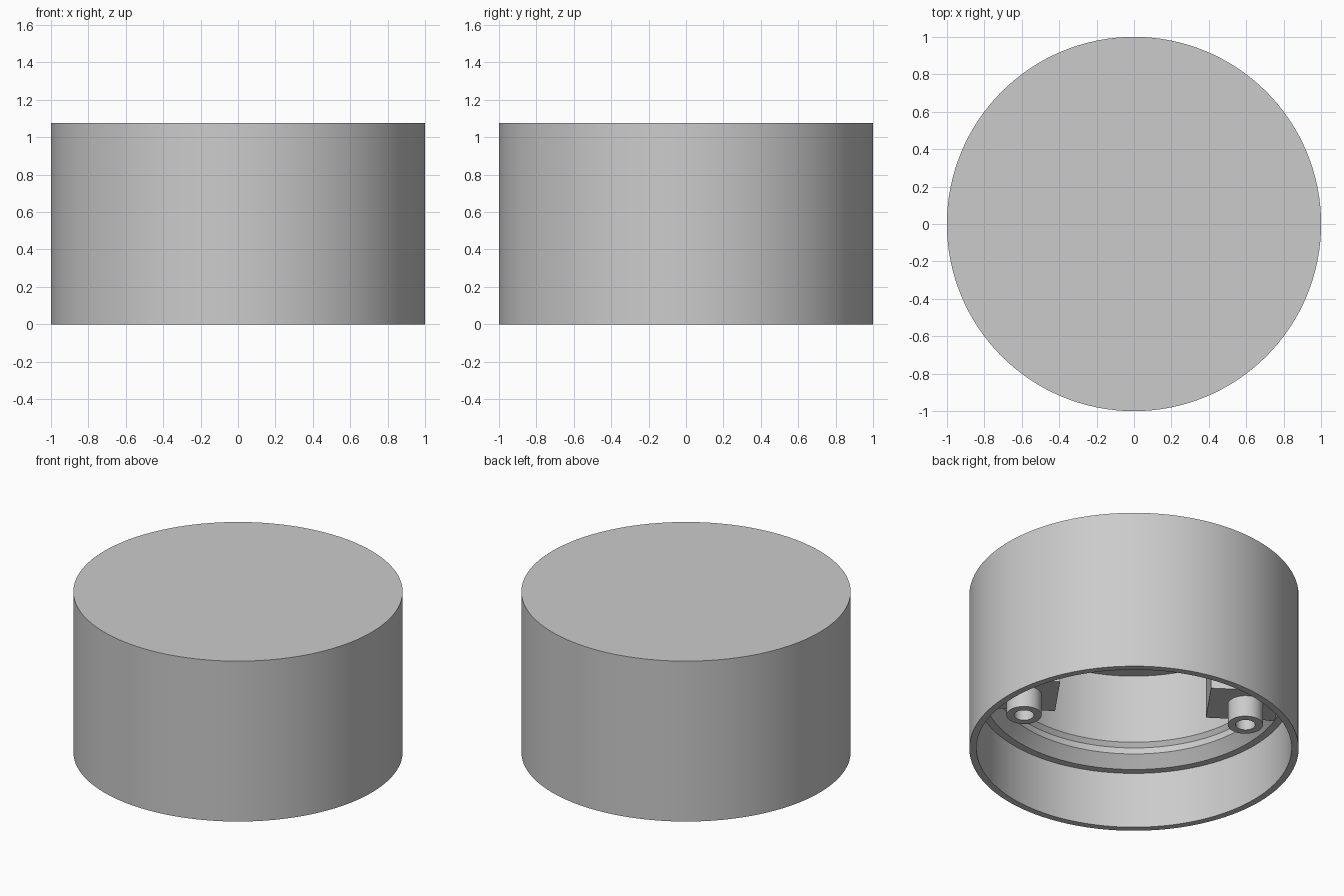
import bpy, bmesh, math
from mathutils import Matrix, Vector

old = bpy.data.objects.get("Cube")
if old:
    bpy.data.objects.remove(old, do_unlink=True)

grey = bpy.data.materials.new("plain grey")
grey.use_nodes = True
grey.diffuse_color = (0.6, 0.6, 0.6, 1)
grey.node_tree.nodes["Principled BSDF"].inputs["Base Color"].default_value = (0.6, 0.6, 0.6, 1)


def finish(name, bm, matrix=Matrix()):
    bmesh.ops.remove_doubles(bm, verts=bm.verts, dist=1e-5)
    bmesh.ops.recalc_face_normals(bm, faces=bm.faces)
    mesh = bpy.data.meshes.new(name)
    bm.to_mesh(mesh)
    bm.free()
    mesh.materials.append(grey)
    obj = bpy.data.objects.new(name, mesh)
    obj.matrix_world = matrix
    bpy.context.collection.objects.link(obj)
    bpy.ops.object.select_all(action='DESELECT')
    bpy.context.view_layer.objects.active = obj
    obj.select_set(True)
    bpy.ops.object.shade_smooth_by_angle(angle=math.radians(20))
    return obj


def lathe(name, profile, steps, closed=False, matrix=Matrix()):
    bm = bmesh.new()
    verts = [bm.verts.new((r, 0, z)) for r, z in profile]
    edges = [bm.edges.new(p) for p in zip(verts, verts[1:])]
    if closed:
        edges.append(bm.edges.new((verts[-1], verts[0])))
    bmesh.ops.spin(bm, geom=verts + edges, cent=(0, 0, 0), axis=(0, 0, 1),
                   angle=math.tau, steps=steps, use_duplicate=False)
    return finish(name, bm, matrix)


# Hollow cap: outer skin, thin rim, ledge, two tapered steps and the ceiling
CEILING = 0.98
LEDGE = 0.377
lathe("cap_shell", [(0, 1.075), (1, 1.075), (1, 0), (0.957, 0), (0.957, LEDGE),
                    (0.909, LEDGE), (0.843, 0.448), (0.843, 0.49), (0.82, 0.517),
                    (0.82, CEILING), (0, CEILING)], 128)

# Two opposite mounting blocks, each with a hollow screw post below
turn = Matrix.Rotation(math.radians(145), 4, 'Z')
OFFSET = 0.065
for side, label in ((1, "right"), (-1, "left")):
    bm = bmesh.new()
    bmesh.ops.create_cube(bm, size=1)
    lo, hi = LEDGE + 0.003, CEILING + 0.01
    size = Vector((0.42, 0.36, hi - lo))
    bmesh.ops.scale(bm, vec=size, verts=bm.verts)
    bmesh.ops.translate(bm, vec=(side * 0.67, OFFSET, (lo + hi) / 2), verts=bm.verts)
    finish(label + "_mounting_block", bm, turn)

    place = turn @ Matrix.Translation((side * 0.675 + 0.01, OFFSET, 0))
    lathe(label + "_screw_post", [(0.107, 0.237), (0.107, 0.385), (0.06, 0.385), (0.06, 0.237)],
          40, True, place)
